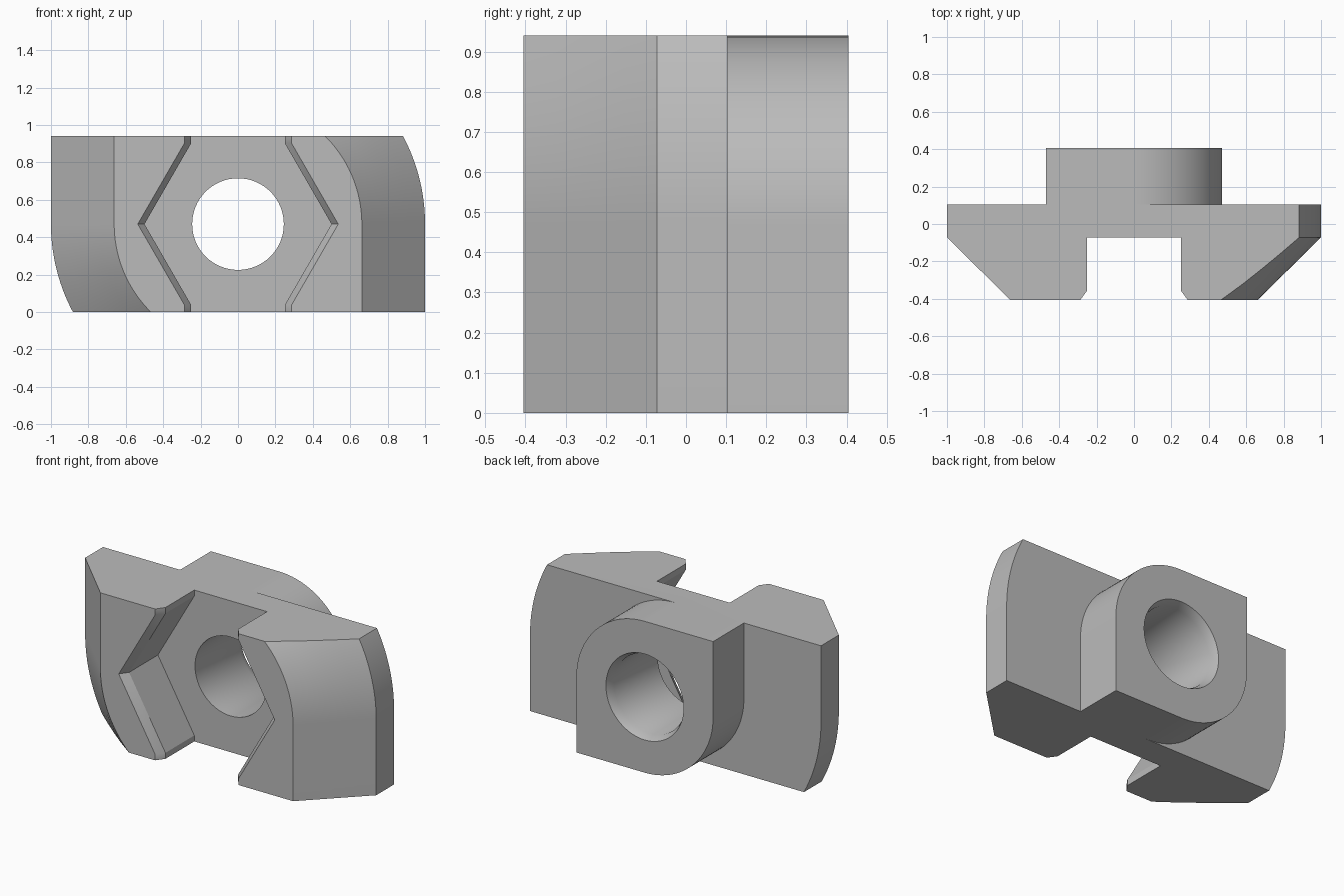
import bpy, bmesh, math

cube = bpy.data.objects.get("Cube")
if cube:
    bpy.data.objects.remove(cube, do_unlink=True)

HALF = 0.47                      # half of the height
BACK, STEP, FLOOR, FRONT = 0.405, 0.103, -0.072, -0.405

steel = bpy.data.materials.new("grey steel")
steel.use_nodes = True
colour = (0.5, 0.5, 0.5, 1)
steel.diffuse_color = colour
steel.node_tree.nodes["Principled BSDF"].inputs["Base Color"].default_value = colour


def loft(name, sections):
    """Solid through matching (y, outline) sections, outlines being (x, z) lists."""
    bm = bmesh.new()
    rings = [[bm.verts.new((x, y, z)) for x, z in pts] for y, pts in sections]
    for a, b in zip(rings, rings[1:]):
        for i in range(len(a)):
            j = (i + 1) % len(a)
            bm.faces.new((a[i], a[j], b[j], b[i]))
    bm.faces.new(rings[0])
    bm.faces.new(rings[-1])
    bmesh.ops.recalc_face_normals(bm, faces=bm.faces[:])
    mesh = bpy.data.meshes.new(name)
    bm.to_mesh(mesh)
    bm.free()
    mesh.materials.append(steel)
    obj = bpy.data.objects.new(name, mesh)
    bpy.context.collection.objects.link(obj)
    return obj


def turning_outline(r, steps=24):
    """Two opposite corners square, the other two rounded about the centre."""
    end = math.asin(min(1, HALF / r))
    half = [(r, -HALF)]
    half += [(r * math.cos(end * i / steps), r * math.sin(end * i / steps))
             for i in range(steps + 1)]
    return [(s * x, s * z + HALF) for s in (1, -1) for x, z in half]


def circle(r, steps=64):
    return [(r * math.cos(math.tau * i / steps), r * math.sin(math.tau * i / steps) + HALF)
            for i in range(steps)]


def slot_outline(grow):
    right = [(0.25, -0.1), (0.25, 0.037), (0.5, HALF), (0.25, 0.903), (0.25, 1.04)]
    return ([(x + grow, z) for x, z in right]
            + [(-x - grow, z) for x, z in reversed(right)])


def combine(target, tool, operation):
    mod = target.modifiers.new(operation, "BOOLEAN")
    mod.operation = operation
    mod.solver = "EXACT"
    mod.object = tool
    bpy.context.view_layer.objects.active = target
    bpy.ops.object.modifier_apply(modifier=mod.name)
    bpy.data.objects.remove(tool, do_unlink=True)


# Wide body with a conical front
levels = 4
cone = [(FLOOR + (FRONT - FLOOR) * i / levels, turning_outline(1 - 0.338 * i / levels))
        for i in range(levels + 1)]
nut = loft("slot_nut", [(STEP, turning_outline(1))] + cone)

# Rear boss
boss = loft("boss", [(BACK, turning_outline(HALF)), (0.0, turning_outline(HALF))])
combine(nut, boss, "UNION")

# Hexagonal front slot with a bevelled mouth
slot = loft("slot_cutter", [(FLOOR, slot_outline(0)), (-0.355, slot_outline(0)),
                            (-0.455, slot_outline(0.072))])
combine(nut, slot, "DIFFERENCE")

# Through hole, flared at the rear
hole = loft("hole_cutter", [(-0.6, circle(0.245)), (0.355, circle(0.245)),
                            (BACK, circle(0.267)), (0.455, circle(0.289))])
combine(nut, hole, "DIFFERENCE")

bpy.ops.object.select_all(action="DESELECT")
nut.select_set(True)
bpy.context.view_layer.objects.active = nut
bpy.ops.object.shade_smooth_by_angle(angle=math.radians(28))
